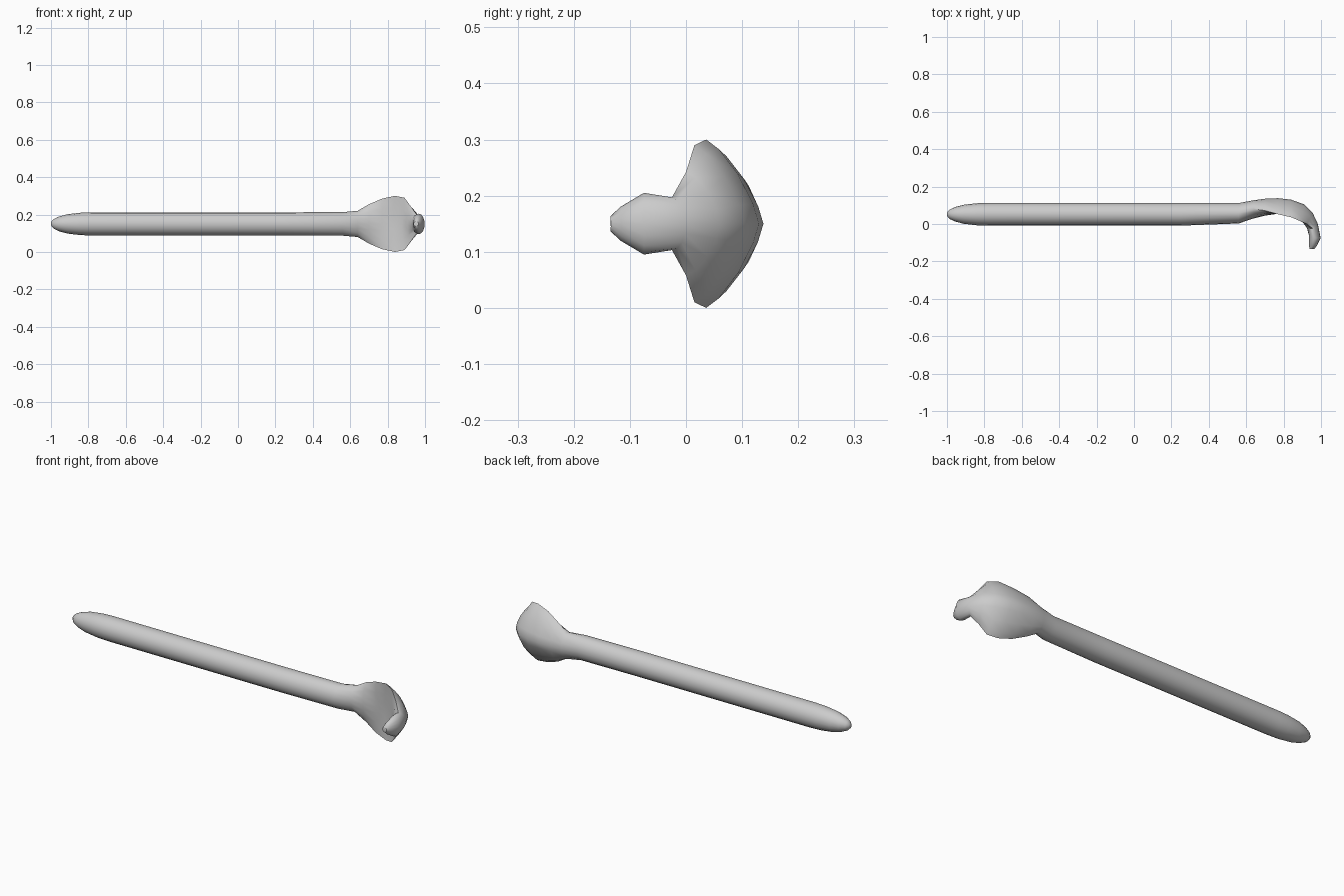
import bpy, bmesh, math

if "Cube" in bpy.data.objects:
    bpy.data.objects.remove(bpy.data.objects["Cube"])

SIDES = 16
MID_Z = 0.15

# Cross-sections: back point, rim point, front point (x, y each), half height, pointedness
sections = []

# Rounded butt and straight handle
for x, r in [(-0.998, 0.012), (-0.985, 0.026), (-0.955, 0.04), (-0.91, 0.052),
             (-0.84, 0.06), (-0.78, 0.062), (0.25, 0.062)]:
    sections.append(((x, 0.052 + r * 0.98), (x, 0.052), (x, 0.052 - r * 0.98), r, 1.0))

# Flared head, neck and hooked tip
sections += [
    ((0.56, 0.112), (0.56, 0.056), (0.56, 0.003), 0.063, 1.0),
    ((0.64, 0.127), (0.64, 0.080), (0.64, 0.030), 0.070, 1.1),
    ((0.70, 0.135), (0.70, 0.072), (0.70, 0.045), 0.105, 1.3),
    ((0.77, 0.138), (0.77, 0.052), (0.77, 0.055), 0.135, 1.5),
    ((0.84, 0.130), (0.84, 0.036), (0.83, 0.045), 0.150, 1.5),
    ((0.91, 0.105), (0.89, 0.015), (0.875, 0.030), 0.140, 1.5),
    ((0.955, 0.060), (0.925, 0.000), (0.905, 0.005), 0.092, 1.3),
    ((0.983, 0.000), (0.957, -0.025), (0.925, -0.022), 0.047, 1.0),
    ((0.998, -0.075), (0.966, -0.075), (0.935, -0.060), 0.055, 1.0),
    ((0.978, -0.115), (0.957, -0.117), (0.936, -0.112), 0.030, 1.0),
    ((0.965, -0.134), (0.952, -0.135), (0.938, -0.132), 0.013, 1.0),
]


def ring(bm, back, rim, front, half, power):
    """One closed cross-section, rounded on the back and flatter on the front."""
    verts = []
    for i in range(SIDES):
        a = 2 * math.pi * i / SIDES
        c, s = math.cos(a), math.sin(a)
        end = back if c >= 0 else front
        t = abs(c) ** power
        z = math.copysign(abs(s) ** power, s) * half
        verts.append(bm.verts.new((rim[0] + (end[0] - rim[0]) * t,
                                   rim[1] + (end[1] - rim[1]) * t, MID_Z + z)))
    return verts


# Loft the sections into one closed body
bm = bmesh.new()
rings = [ring(bm, *s) for s in sections]
for a, b in zip(rings, rings[1:]):
    for i in range(SIDES):
        j = (i + 1) % SIDES
        bm.faces.new((a[i], a[j], b[j], b[i]))
tip = bm.verts.new((-1.0, 0.052, MID_Z))
for i in range(SIDES):
    bm.faces.new((tip, rings[0][(i + 1) % SIDES], rings[0][i]))
bm.faces.new(rings[-1])
bmesh.ops.recalc_face_normals(bm, faces=bm.faces)

mesh = bpy.data.meshes.new("hooked_stick")
bm.to_mesh(mesh)
bm.free()
stick = bpy.data.objects.new("hooked_stick", mesh)
bpy.context.collection.objects.link(stick)

# Plain grey finish
grey = bpy.data.materials.new("light_grey")
grey.diffuse_color = (0.6, 0.6, 0.6, 1)
grey.use_nodes = True
grey.node_tree.nodes["Principled BSDF"].inputs["Base Color"].default_value = grey.diffuse_color
mesh.materials.append(grey)

bpy.context.view_layer.objects.active = stick
stick.select_set(True)
bpy.ops.object.shade_smooth_by_angle(angle=math.radians(50))
